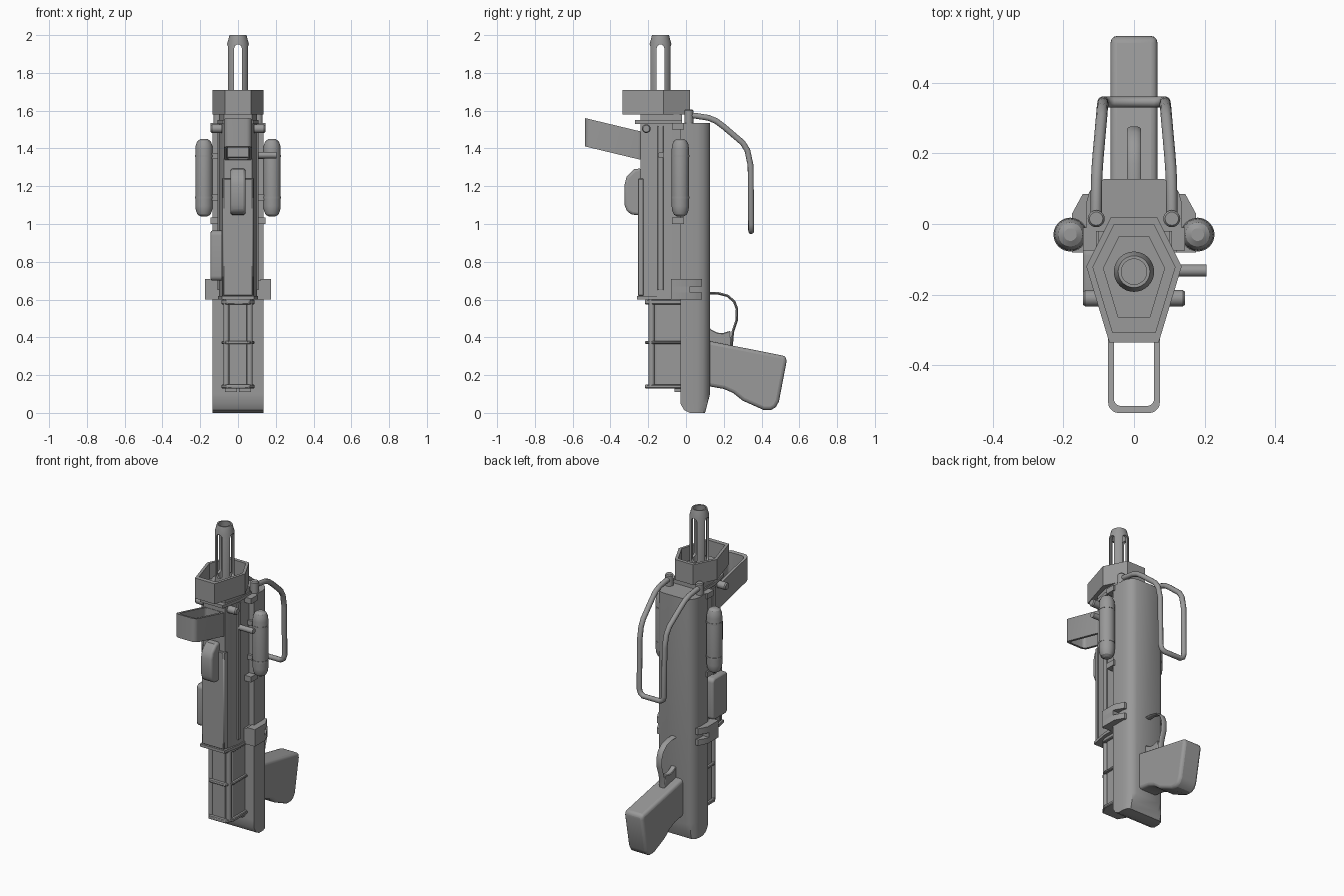
import bpy, bmesh, math
from mathutils import Vector

cube = bpy.data.objects.get("Cube")
if cube:
    bpy.data.objects.remove(cube)

metal = bpy.data.materials.new("plain grey metal")
metal.use_nodes = True
grey = (0.32, 0.32, 0.32, 1)
metal.diffuse_color = grey
for node in metal.node_tree.nodes:
    if node.type == 'BSDF_PRINCIPLED':
        node.inputs["Base Color"].default_value = grey


def finish(name, bm, bevel=0, segs=3, angle=32):
    bmesh.ops.recalc_face_normals(bm, faces=bm.faces)
    mesh = bpy.data.meshes.new(name)
    bm.to_mesh(mesh)
    bm.free()
    mesh.materials.append(metal)
    mesh.shade_smooth()
    mesh.set_sharp_from_angle(angle=math.radians(angle))
    ob = bpy.data.objects.new(name, mesh)
    bpy.context.scene.collection.objects.link(ob)
    if bevel:
        mod = ob.modifiers.new("bevel", 'BEVEL')
        mod.width, mod.segments = bevel, segs
        mod.limit_method, mod.angle_limit = 'ANGLE', math.radians(40)
    return ob


def place(axis, a, b, t):
    return {'x': Vector((t, a, b)), 'y': Vector((a, t, b)), 'z': Vector((a, b, t))}[axis]


def prism(name, axis, pts, lo, hi, bevel=0, segs=3):
    """Extrude a flat outline along an axis."""
    bm = bmesh.new()
    face = bm.faces.new([bm.verts.new(place(axis, a, b, lo)) for a, b in pts])
    new = bmesh.ops.extrude_face_region(bm, geom=[face])["geom"]
    move = place(axis, 0, 0, hi - lo)
    bmesh.ops.translate(bm, vec=move, verts=[v for v in new if isinstance(v, bmesh.types.BMVert)])
    return finish(name, bm, bevel, segs)


def box(name, x, y, z, bevel=0):
    x = sorted(x)
    return prism(name, 'z', [(x[0], y[0]), (x[1], y[0]), (x[1], y[1]), (x[0], y[1])], *z, bevel)


def hollow(name, outer, inner, lo, hi, shear=0, pivot=0):
    """Open wall between two matching outlines."""
    bm = bmesh.new()
    rings = [[bm.verts.new((x, y, z - (y - pivot) * shear)) for x, y in pts]
             for pts, z in ((outer, lo), (outer, hi), (inner, hi), (inner, lo))]
    n = len(outer)
    for r in range(4):
        a, b = rings[r], rings[(r + 1) % 4]
        for i in range(n):
            j = (i + 1) % n
            bm.faces.new((a[i], a[j], b[j], b[i]))
    return finish(name, bm)


def lathe(name, profile, centre, axis='z', n=32, closed=False):
    """Turn (radius, height) pairs about an axis."""
    bm = bmesh.new()
    rings = []
    for r, h in profile:
        ring = []
        for i in range(n):
            a = math.tau * i / n
            ring.append(bm.verts.new(Vector(centre) + place(axis, r * math.cos(a), r * math.sin(a), h)))
        rings.append(ring)
    pairs = list(zip(rings, rings[1:]))
    if closed:
        pairs.append((rings[-1], rings[0]))
    else:
        bm.faces.new(rings[0])
        bm.faces.new(rings[-1])
    for a, b in pairs:
        for i in range(n):
            j = (i + 1) % n
            bm.faces.new((a[i], a[j], b[j], b[i]))
    return finish(name, bm)


def rounded(a0, a1, b0, b1, r, n=5):
    pts = []
    for k, (ca, cb) in enumerate(((a1 - r, b1 - r), (a0 + r, b1 - r), (a0 + r, b0 + r), (a1 - r, b0 + r))):
        for i in range(n + 1):
            t = math.pi / 2 * (k + i / n)
            pts.append((ca + r * math.cos(t), cb + r * math.sin(t)))
    return pts


def mirrored(half):
    return half + [(-x, y) for x, y in reversed(half)]


def baked(ob):
    bpy.context.view_layer.update()
    dg = bpy.context.evaluated_depsgraph_get()
    return bpy.data.meshes.new_from_object(ob.evaluated_get(dg))


def tube(name, pts, r, flat=1.0):
    """Round bar along a path, optionally widened in x."""
    cu = bpy.data.curves.new(name, 'CURVE')
    cu.dimensions, cu.bevel_depth, cu.bevel_resolution, cu.use_fill_caps = '3D', r, 3, True
    sp = cu.splines.new('POLY')
    sp.points.add(len(pts) - 1)
    for p, co in zip(sp.points, pts):
        p.co = (*co, 1)
    helper = bpy.data.objects.new(name + " path", cu)
    bpy.context.scene.collection.objects.link(helper)
    mesh = baked(helper)
    bpy.data.objects.remove(helper)
    bm = bmesh.new()
    bm.from_mesh(mesh)
    bmesh.ops.scale(bm, vec=(flat, 1, 1), verts=bm.verts)
    return finish(name, bm, angle=50)


# Rear column, rounded off at its foot
half = [(0.135, -0.03), (0.135, 0.06), (0.127, 0.09), (0.11, 0.113), (0.085, 0.127)]
bm = bmesh.new()
rings = [[bm.verts.new((x, min(max(y, lo), hi), z)) for x, y in mirrored(half)]
         for z, lo, hi in ((0, 0.02, 0.1), (0.015, -0.01, 0.105), (0.05, -0.03, 0.114), (0.1, -0.03, 0.127), (1.535, -0.03, 0.127))]
for a, b in zip(rings, rings[1:]):
    for i in range(len(a)):
        j = (i + 1) % len(a)
        bm.faces.new((a[i], a[j], b[j], b[i]))
bm.faces.new(rings[0])
bm.faces.new(rings[-1])
finish("rear_column", bm)

# Receiver with its front cover and flanges
body = [(0.075, -0.24), (0.1, -0.14), (0.1, -0.02)]
prism("receiver", 'z', mirrored(body), 0.6, 1.58)
prism("front_cover", 'z', mirrored([(0.078, -0.255), (0.086, -0.225)]), 0.62, 1.24, 0.004, 1)
prism("lower_flange", 'z', mirrored([(0.085, -0.26), (0.107, -0.14), (0.107, -0.02)]), 0.6, 0.618)
prism("upper_flange", 'z', mirrored([(0.08, -0.27), (0.108, -0.14), (0.108, -0.02)]), 1.53, 1.55)
prism("front_catch", 'z', mirrored([(0.06, -0.262), (0.06, -0.22)]), 1.35, 1.41, 0.005, 1)

# Hexagonal shroud with stepped collar
hexagon = mirrored([(0.07, -0.335), (0.135, -0.12), (0.065, 0.02)])


def scaled(k):
    return [(x * k, -0.135 + (y + 0.135) * k) for x, y in hexagon]


hollow("shroud_wall", hexagon, scaled(0.86), 1.58, 1.71)
prism("shroud_floor", 'z', scaled(0.9), 1.58, 1.61)
prism("shroud_collar", 'z', scaled(0.65), 1.6, 1.635)

# Slotted muzzle
muzzle = lathe("muzzle", [(0.057, 1.6), (0.057, 1.955), (0.045, 2.0), (0.036, 2.0), (0.042, 1.94), (0.042, 1.6)],
               (0, -0.135, 0), closed=True)
slot = rounded(-0.02, 0.02, 1.67, 1.95, 0.0195)
cutters = [prism("slot_cutter_y", 'y', slot, -0.3, 0.1),
           prism("slot_cutter_x", 'x', [(a - 0.135, b) for a, b in slot], -0.2, 0.2)]
for c in cutters:
    c.hide_render = True
    mod = muzzle.modifiers.new("slot", 'BOOLEAN')
    mod.operation, mod.object, mod.solver = 'DIFFERENCE', c, 'EXACT'
cut = baked(muzzle)
muzzle.modifiers.clear()
muzzle.data = cut
cut.set_sharp_from_angle(angle=math.radians(32))
for c in cutters:
    bpy.data.objects.remove(c)

# Slanted open sight loop and front knob
hollow("sight_loop", rounded(-0.073, 0.073, -0.535, -0.225, 0.03), rounded(-0.057, 0.057, -0.515, -0.245, 0.02),
       1.34, 1.49, 0.24, -0.24)
prism("front_knob", 'x', [(-0.235, 1.295), (-0.275, 1.29), (-0.315, 1.25), (-0.325, 1.21), (-0.325, 1.1),
                          (-0.312, 1.065), (-0.285, 1.05), (-0.235, 1.045)], -0.04, 0.04, 0.014)

# Lower cylinder cage: core, bands, rods
prism("lower_core", 'z', mirrored([(0.045, -0.195), (0.072, -0.155), (0.072, -0.02)]), 0.13, 0.61)
for i, (lo, hi) in enumerate(((0.13, 0.15), (0.365, 0.38), (0.575, 0.6))):
    prism(f"lower_band_{i}", 'z', mirrored([(0.058, -0.218), (0.088, -0.165), (0.088, -0.02)]), lo, hi, 0.004, 1)

for s, side in ((-1, "right"), (1, "left")):
    lathe(f"{side}_cage_rod", [(0.016, 0.14), (0.016, 0.6)], (s * 0.062, -0.182, 0), n=12)
    box(f"{side}_foot_pad", (s * 0.005, s * 0.07), (-0.06, -0.025), (0.11, 0.135))
    # Side ridge, clips and bolts
    box(f"{side}_ridge", (s * 0.095, s * 0.108), (-0.15, -0.12), (0.65, 1.52), 0.003)
    for level, z in (("upper", 1.5), ("lower", 1.0)):
        box(f"{side}_{level}_clip", (s * 0.09, s * 0.145), (-0.075, -0.01), (z, z + 0.035))
    lathe(f"{side}_bolt", [(0.023, 0.085), (0.023, 0.138), (0.018, 0.145)][::1] if s > 0 else
          [(0.018, -0.145), (0.023, -0.138), (0.023, -0.085)], (0, -0.21, 1.505), 'x', 20)
    # Gas tank with bands
    centre = (s * 0.18, -0.03, 0)
    lathe(f"{side}_tank", [(0.018, 1.04), (0.034, 1.05), (0.043, 1.07), (0.046, 1.095), (0.046, 1.395),
                           (0.043, 1.42), (0.034, 1.44), (0.018, 1.45)], centre, n=24)
    for i, z in enumerate((1.14, 1.36)):
        lathe(f"{side}_tank_band_{i}", [(0.048, z - 0.006), (0.048, z + 0.006)], centre, n=24)
        box(f"{side}_tank_mount_{i}", (s * 0.095, s * 0.17), (-0.045, -0.015), (z - 0.015, z + 0.015))
    # Notched bracket
    notch = [(s * 0.12, -0.08), (s * 0.175, -0.08), (s * 0.175, 0.03), (s * 0.145, 0.085), (s * 0.12, 0.085)]
    prism(f"{side}_bracket_bottom", 'z', notch, 0.6, 0.637)
    prism(f"{side}_bracket_top", 'z', notch, 0.668, 0.708)
    box(f"{side}_bracket_middle", (s * 0.12, s * 0.175), (-0.08, 0.02), (0.637, 0.668))
    box(f"{side}_bracket_arm", (s * 0.095, s * 0.125), (-0.08, -0.02), (0.6, 0.7))
    # Handle post
    lathe(f"{side}_handle_post", [(0.024, 1.5), (0.024, 1.6), (0.019, 1.607)], (s * 0.107, 0.015, 0), n=20)

# Side peg and side box
lathe("side_peg", [(0.017, 0.09), (0.017, 0.205)], (0, -0.132, 1.365), 'x', 16)
prism("side_box", 'x', rounded(-0.215, -0.065, 0.7, 0.965, 0.025), -0.145, -0.08, 0.01, 2)

# Wire handle, mirrored into one loop
wire = [(0.107, 0.02, 1.575), (0.107, 0.05, 1.573), (0.106, 0.12, 1.562), (0.104, 0.16, 1.545), (0.101, 0.2, 1.515),
        (0.092, 0.3, 1.43), (0.09, 0.325, 1.39), (0.088, 0.342, 1.31), (0.088, 0.345, 1.0), (0.08, 0.345, 0.975),
        (0.06, 0.345, 0.962)]
tube("wire_handle", wire + [(-x, y, z) for x, y, z in reversed(wire)], 0.016)

# Rear grip, trigger and guard
prism("grip", 'x', [(0.1, 0.385), (0.125, 0.38), (0.53, 0.3), (0.532, 0.27), (0.492, 0.06), (0.475, 0.03), (0.45, 0.015),
                    (0.41, 0.016), (0.3, 0.065), (0.25, 0.105), (0.2, 0.127), (0.125, 0.14), (0.1, 0.14)],
      -0.066, 0.066, 0.018)
guard = [(0, 0.1, 0.635), (0, 0.17, 0.633), (0, 0.22, 0.62), (0, 0.255, 0.59), (0, 0.27, 0.55), (0, 0.268, 0.49),
         (0, 0.248, 0.43), (0, 0.24, 0.34)]
tube("trigger_guard", guard, 0.007, 2.8)
prism("trigger", 'x', [(0.115, 0.46), (0.135, 0.44), (0.165, 0.425), (0.195, 0.422), (0.235, 0.435), (0.24, 0.345), (0.115, 0.36)],
      -0.018, 0.018, 0.004, 1)
